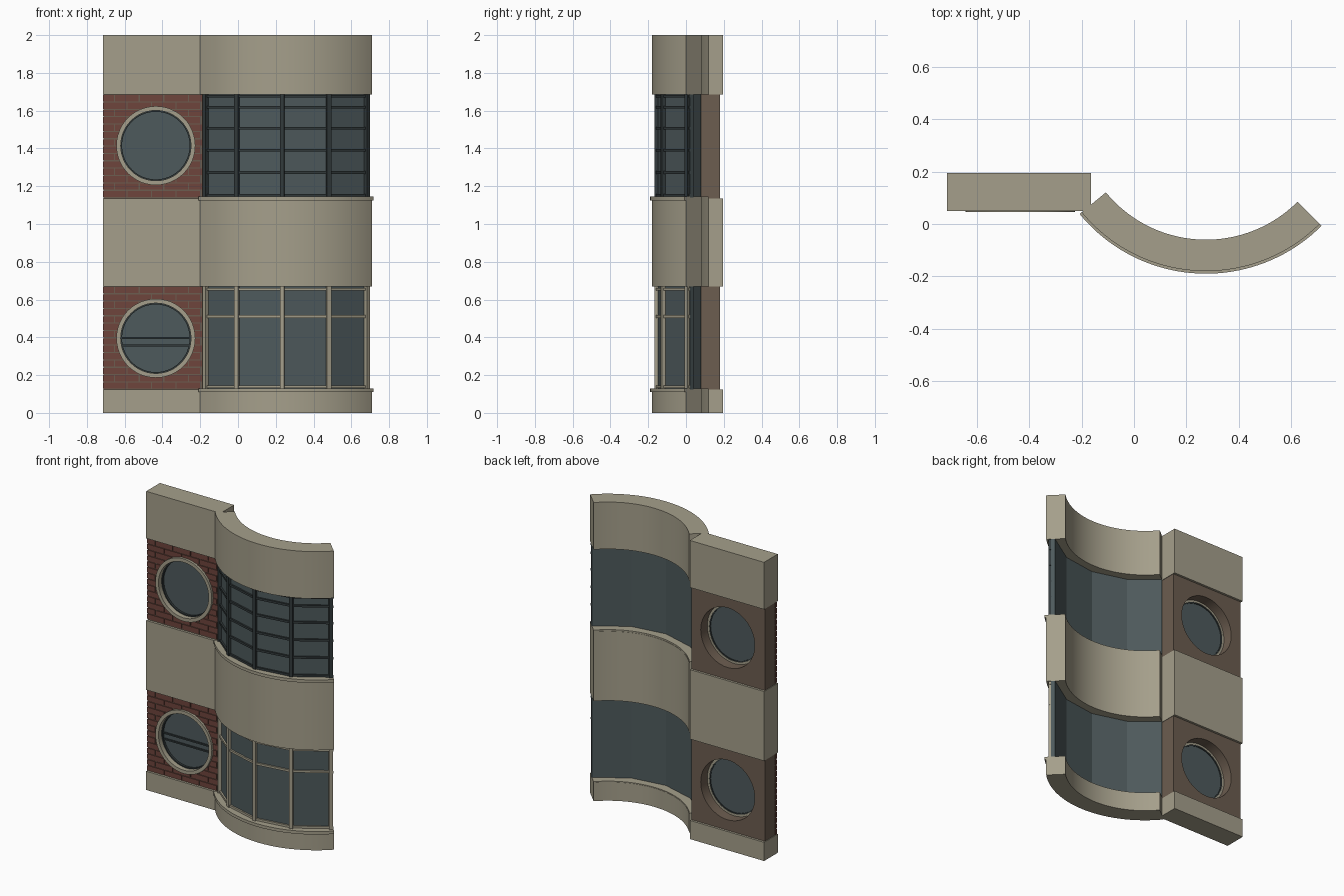
import bpy, bmesh, math
from mathutils import Matrix, Vector

cube = bpy.data.objects.get("Cube")
if cube:
    bpy.data.objects.remove(cube, do_unlink=True)


def material(name, rgb):
    m = bpy.data.materials.new(name)
    m.use_nodes = True
    m.diffuse_color = (*rgb, 1)
    m.node_tree.nodes["Principled BSDF"].inputs["Base Color"].default_value = (*rgb, 1)
    return m


STONE = material("pale stone", (0.376, 0.347, 0.258))
BRICK = material("red brick", (0.156, 0.058, 0.045))
MORTAR = material("brown mortar", (0.15, 0.11, 0.08))
GLASS = material("dark glass", (0.076, 0.102, 0.107))
METAL = material("dark metal", (0.032, 0.042, 0.044))


def finish(name, bm, mat, smooth=False):
    bmesh.ops.recalc_face_normals(bm, faces=bm.faces)
    me = bpy.data.meshes.new(name)
    bm.to_mesh(me)
    bm.free()
    ob = bpy.data.objects.new(name, me)
    bpy.context.collection.objects.link(ob)
    me.materials.append(mat)
    if smooth:
        bpy.ops.object.select_all(action='DESELECT')
        ob.select_set(True)
        bpy.context.view_layer.objects.active = ob
        bpy.ops.object.shade_smooth_by_angle(angle=math.radians(30))
    return ob


def add_box(bm, lo, hi):
    lo, hi = Vector(lo), Vector(hi)
    mat = Matrix.Translation((lo + hi) / 2) @ Matrix.Diagonal((*(hi - lo), 1))
    bmesh.ops.create_cube(bm, size=1, matrix=mat)


def box(name, lo, hi, mat):
    bm = bmesh.new()
    add_box(bm, lo, hi)
    return finish(name, bm, mat)


# Curved bay: angles in degrees from straight ahead, about a centre behind the wall
CX, CY = 0.275, 0.435
START, END = -50.6, 45


def add_arc(bm, r0, r1, z0, z1, angles):
    rings = []
    for a in map(math.radians, angles):
        s, c = math.sin(a), math.cos(a)
        rings.append([bm.verts.new((CX + r * s, CY - r * c, z))
                      for r, z in ((r0, z0), (r1, z0), (r1, z1), (r0, z1))])
    for p, q in zip(rings, rings[1:]):
        for i in range(4):
            j = (i + 1) % 4
            bm.faces.new((p[i], p[j], q[j], q[i]))
    bm.faces.new(rings[0])
    bm.faces.new(rings[-1])


def arc(name, r0, r1, z0, z1, angles, mat, smooth=False):
    bm = bmesh.new()
    add_arc(bm, r0, r1, z0, z1, angles)
    return finish(name, bm, mat, smooth)


def lathe(name, r0, r1, y0, y1, z, mat, n=48):
    """Ring (or disc when r0 is zero) facing the front."""
    bm = bmesh.new()
    profile = [(r0, y0), (r1, y0), (r1, y1), (r0, y1)]
    vs = [bm.verts.new((r, y, 0)) for r, y in profile]
    es = [bm.edges.new((vs[i], vs[(i + 1) % 4])) for i in range(4)]
    bmesh.ops.spin(bm, geom=vs + es, axis=(0, 1, 0), cent=(0, 0, 0),
                   angle=math.tau, steps=n, use_duplicate=False)
    bmesh.ops.remove_doubles(bm, verts=bm.verts, dist=1e-5)
    bmesh.ops.dissolve_degenerate(bm, edges=bm.edges, dist=1e-5)
    bmesh.ops.translate(bm, verts=bm.verts, vec=(WIN_X, 0, z))
    return finish(name, bm, mat, True)


def cut(ob, cutter):
    mod = ob.modifiers.new("opening", 'BOOLEAN')
    mod.operation = 'DIFFERENCE'
    mod.solver = 'EXACT'
    mod.object = cutter
    with bpy.context.temp_override(object=ob, active_object=ob):
        bpy.ops.object.modifier_apply(modifier=mod.name)


LEFT, WIN_X = -0.715, -0.435
SMOOTH_ARC = [START + (END - START) * i / 40 for i in range(41)]
PANES = [START, -28.4, -4, 20.2, END]
MULLIONS = [-49.2, -28.4, -4, 20.2, 43.6]

# Stone bands, straight and curved
for label, z0, z1 in (("base", 0, 0.125), ("middle", 0.67, 1.135), ("top", 1.685, 2)):
    box(label + "_wall_band", (LEFT, 0.05, z0), (-0.165, 0.195, z1), STONE)
    arc(label + "_bay_band", 0.495, 0.615, z0, z1, SMOOTH_ARC, STONE, True)


def storey(label, z0, z1, win_z, rails, frame):
    # Sill lip under the bay window
    arc(label + "_bay_sill", 0.497, 0.625, z0 - 0.015, z0 + 0.005, SMOOTH_ARC, STONE, True)

    # Faceted bay glazing with mullions and rails
    arc(label + "_bay_glass", 0.56, 0.585, z0, z1, PANES, GLASS)
    bm = bmesh.new()
    for a in MULLIONS:
        add_arc(bm, 0.57, 0.602, z0, z1, (a - 1.1, a + 1.1))
    for z in rails:
        add_arc(bm, 0.575, 0.596, z - 0.007, z + 0.007, PANES)
    finish(label + "_bay_frame", bm, frame)

    # Mortar core and staggered brick face
    core = box(label + "_wall_core", (LEFT + 0.004, 0.066, z0 - 0.01),
               (-0.168, 0.18, z1 + 0.01), MORTAR)
    bm = bmesh.new()
    rows, length, gap = 14, 0.13, 0.006
    step = (z1 - z0) / rows
    for row in range(rows):
        x = LEFT - (length / 2 if row % 2 else 0)
        z = z0 + row * step
        while x < -0.2:
            add_box(bm, (max(x, LEFT), 0.06, z + gap / 2),
                    (min(x + length - gap, -0.19), 0.075, z + step - gap / 2))
            x += length
    bricks = finish(label + "_bricks", bm, BRICK)

    # Round opening through the brick wall
    cutter = lathe("opening_cutter", 0, 0.2, -0.1, 0.4, win_z, MORTAR)
    cutter.hide_render = True
    cut(core, cutter)
    cut(bricks, cutter)
    bpy.data.objects.remove(cutter, do_unlink=True)

    # Round window
    lathe(label + "_round_surround", 0.186, 0.209, 0.045, 0.11, win_z, STONE)
    lathe(label + "_round_frame", 0.179, 0.188, 0.078, 0.108, win_z, METAL)
    lathe(label + "_round_glass", 0, 0.186, 0.092, 0.104, win_z, GLASS)


storey("lower", 0.125, 0.67, 0.395, (0.138, 0.51, 0.655), STONE)
storey("upper", 1.14, 1.685, 1.415, (1.152, 1.273, 1.39, 1.507, 1.618, 1.676), METAL)

# Twin crossbars on the lower round window
for label, z in (("low", 0.357), ("high", 0.397)):
    box(label + "_crossbar", (WIN_X - 0.18, 0.084, z - 0.005),
        (WIN_X + 0.18, 0.094, z + 0.005), METAL)
